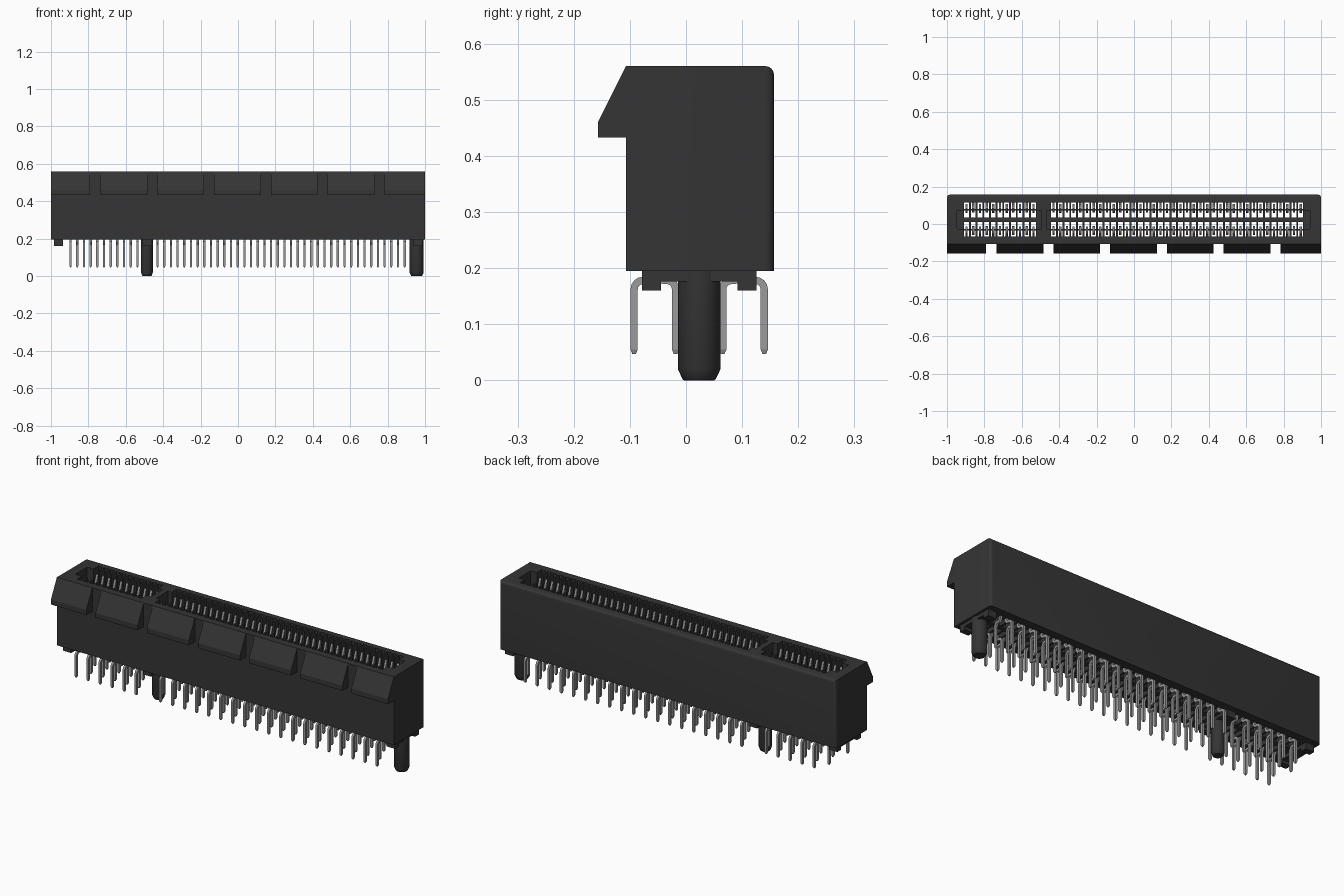
import bpy, bmesh, math
from mathutils import Vector

if "Cube" in bpy.data.objects:
    bpy.data.objects.remove(bpy.data.objects["Cube"])

PITCH = 0.0357
MID = 0.0235           # y of the card slot centre line
BASE, TOP = 0.195, 0.56


def material(name, rgb, rough):
    m = bpy.data.materials.new(name)
    m.use_nodes = True
    m.diffuse_color = (*rgb, 1)
    node = m.node_tree.nodes["Principled BSDF"]
    node.inputs["Base Color"].default_value = (*rgb, 1)
    node.inputs["Roughness"].default_value = rough
    return m


plastic = material("black plastic", (0.035, 0.035, 0.035), 0.6)
metal = material("grey metal", (0.33, 0.33, 0.33), 0.5)


def finish(bm, name, mat, smooth=False):
    bmesh.ops.recalc_face_normals(bm, faces=bm.faces)
    me = bpy.data.meshes.new(name)
    bm.to_mesh(me)
    bm.free()
    ob = bpy.data.objects.new(name, me)
    bpy.context.collection.objects.link(ob)
    me.materials.append(mat)
    bpy.ops.object.select_all(action="DESELECT")
    ob.select_set(True)
    bpy.context.view_layer.objects.active = ob
    if smooth:
        bpy.ops.object.shade_smooth_by_angle(angle=math.radians(35))
    return ob


def box(bm, x, y, z):
    verts = bmesh.ops.create_cube(bm, size=1)["verts"]
    for v in verts:
        v.co = [r[0] if c < 0 else r[1] for c, r in zip(v.co, (x, y, z))]


def prism(bm, profile, x0, x1):
    """Extrude a y-z outline along x."""
    face = bm.faces.new([bm.verts.new((x0, y, z)) for y, z in profile])
    new = bmesh.ops.extrude_face_region(bm, geom=[face])["geom"]
    bmesh.ops.translate(bm, vec=(x1 - x0, 0, 0),
                        verts=[g for g in new if isinstance(g, bmesh.types.BMVert)])


def ribbon(bm, path, width, thick, tip):
    """Sweep a rectangle along a y-z path, narrowing at the last point."""
    pts = [Vector((0, y, z)) for y, z in path[1]]
    rings = []
    for i, p in enumerate(pts):
        a, b = pts[max(i - 1, 0)], pts[min(i + 1, len(pts) - 1)]
        d = (b - a).normalized()
        n = Vector((0, -d.z, d.y))
        s = tip if i == len(pts) - 1 else 1
        rings.append([bm.verts.new(p + Vector((path[0] + u * width * s / 2, 0, 0))
                                   + n * (v * thick * s / 2))
                      for u, v in ((-1, -1), (1, -1), (1, 1), (-1, 1))])
    for r, q in zip(rings, rings[1:]):
        for k in range(4):
            bm.faces.new((r[k], r[(k + 1) % 4], q[(k + 1) % 4], q[k]))
    bm.faces.new(rings[0])
    bm.faces.new(rings[-1])


contact_x = ([-0.895 + PITCH * i for i in range(11)]
             + [-0.43 + PITCH * i for i in range(38)])

# Housing block with rounded rear edges
bm = bmesh.new()
box(bm, (-1, 1), (-0.107, 0.157), (BASE, TOP))
rear = [e for e in bm.edges if all(v.co.y > 0.1 for v in e.verts)
        and any(v.co.z > 0.5 for v in e.verts)]
bmesh.ops.bevel(bm, geom=rear, offset=0.016, segments=4, profile=0.5, affect="EDGES")
housing = finish(bm, "housing", plastic)


def cut(boxes):
    bm = bmesh.new()
    for b in boxes:
        box(bm, *b)
    cutter = finish(bm, "cutter", plastic)
    cutter.hide_render = True
    bpy.context.view_layer.objects.active = housing
    mod = housing.modifiers.new("cut", "BOOLEAN")
    mod.object, mod.operation, mod.solver = cutter, "DIFFERENCE", "EXACT"
    bpy.ops.object.modifier_apply(modifier=mod.name)
    bpy.data.objects.remove(cutter)


# Two card slots separated by the key wall, then the contact cells
cut([((a, b), (MID - 0.05, MID + 0.05), (0.27, 0.6))
     for a, b in ((-0.947, -0.497), (-0.467, 0.94))])
cut([((x - 0.013, x + 0.013), sorted((MID + s * 0.012, MID + s * 0.091)), (0.1, 0.7))
     for x in contact_x for s in (-1, 1)])
bpy.ops.object.select_all(action="DESELECT")
housing.select_set(True)
bpy.context.view_layer.objects.active = housing
bpy.ops.object.shade_smooth_by_angle(angle=math.radians(35))

# Thin rails along the slot walls inside the cells
bm = bmesh.new()
for s in (-1, 1):
    box(bm, (-0.94, 0.94), sorted((MID + s * 0.05, MID + s * 0.058)), (0.22, 0.26))
finish(bm, "slot_rails", plastic)

# Sloped latch hooks on the front
hook = [(-0.106, 0.433), (-0.157, 0.433), (-0.157, 0.46), (-0.107, TOP), (-0.106, TOP)]
bm = bmesh.new()
prism(bm, hook, -1, -0.79)
prism(bm, hook, 0.783, 1)
for i in range(5):
    start = -0.735 + 0.3035 * i
    prism(bm, hook, start, start + 0.25)
finish(bm, "front_hooks", plastic)

# Standoff feet and the low bridges between them
bm = bmesh.new()
for x in (-0.96, -0.485, 0.962):
    for s in (-1, 1):
        box(bm, (x - 0.025, x + 0.025), sorted((MID + s * 0.068, MID + s * 0.102)),
            (0.16, BASE + 0.005))
    box(bm, (x - 0.025, x + 0.025), (MID - 0.07, MID + 0.07), (0.176, BASE + 0.005))
finish(bm, "standoff_feet", plastic)

# Locating pegs with tapered ends
for name, x, r in (("key_peg", -0.487, 0.032), ("end_peg", 0.955, 0.038)):
    bm = bmesh.new()
    rings = []
    for radius, z in ((r * 0.72, 0), (r * 0.78, 0.002), (r, 0.02), (r, BASE + 0.005)):
        ring = bmesh.ops.create_circle(bm, segments=32, radius=radius)["verts"]
        bmesh.ops.translate(bm, verts=ring, vec=(x, MID, z))
        rings.append(ring)
    for a, b in zip(rings, rings[1:]):
        for k in range(32):
            bm.faces.new((a[k], a[(k + 1) % 32], b[(k + 1) % 32], b[k]))
    bm.faces.new(rings[0])
    bm.faces.new(rings[-1])
    finish(bm, name, plastic, True)

# Spring contacts, with legs staggered outward and inward
bend = 0.016
for name, side in (("front_contacts", -1), ("rear_contacts", 1)):
    bm = bmesh.new()
    for i, x in enumerate(contact_x):
        outer = (i % 2 == 0) == (side < 0)
        leg = 0.116 if outer else 0.042
        turn = 1 if outer else -1
        path = [(0.066, 0.53), (0.044, 0.46), (0.05, 0.42), (0.077, 0.3), (0.077, 0.19),
                (0.077 + turn * 0.008, 0.178)]
        for k in range(5):
            a = math.pi / 2 * (1 - k / 4)
            path.append((leg + turn * bend * (math.cos(a) - 1),
                         0.178 + bend * (math.sin(a) - 1)))
        path += [(leg, 0.055), (leg, 0.047)]
        ribbon(bm, (x, [(MID + side * o, z) for o, z in path]), 0.012, 0.013, 0.5)
    finish(bm, name, metal)
